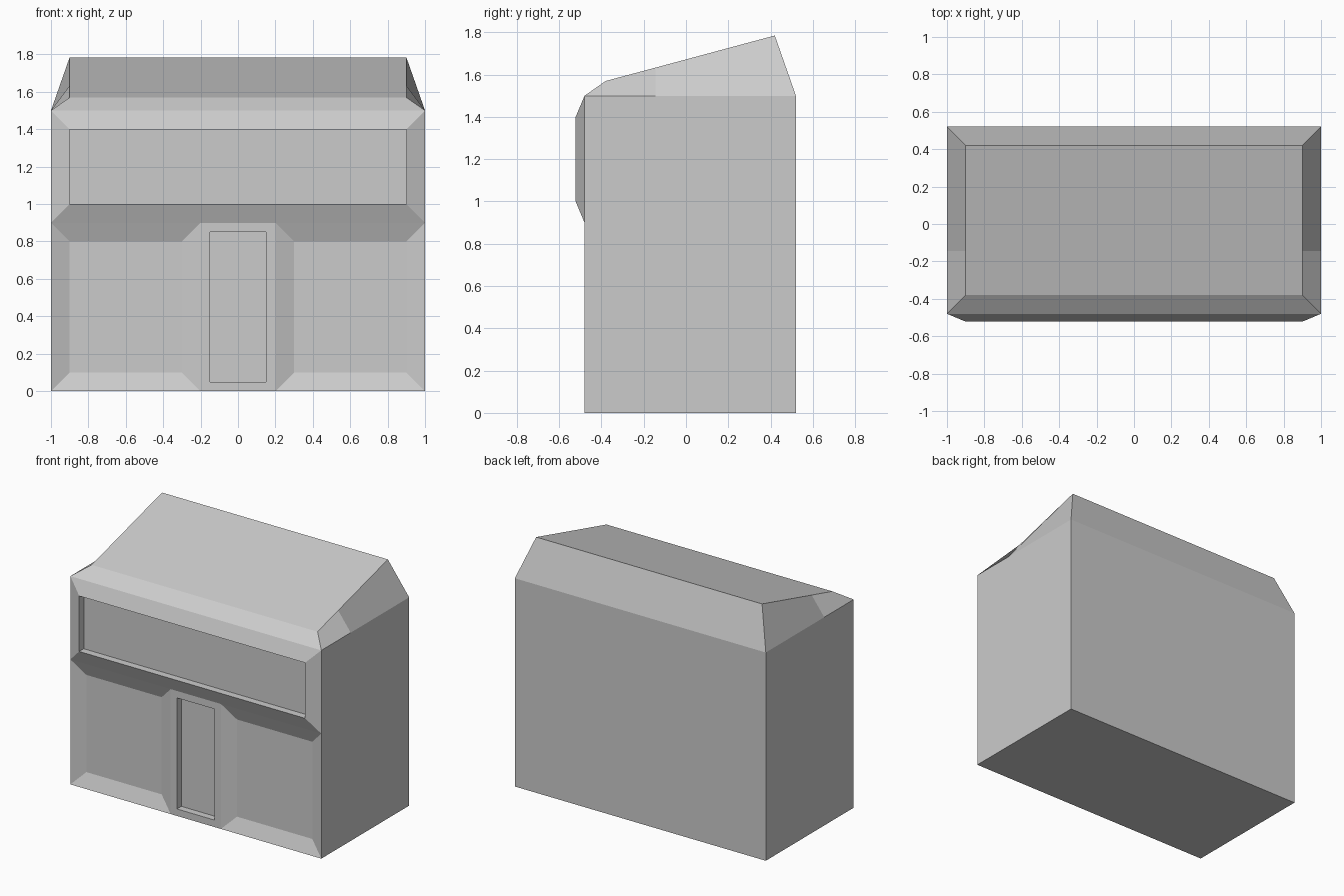
import bpy

if "Cube" in bpy.data.objects:
    bpy.data.objects.remove(bpy.data.objects["Cube"])

FRONT, BACK, EAVE = -0.48, 0.52, 1.5


def make(name, verts, faces):
    mesh = bpy.data.meshes.new(name)
    mesh.from_pydata(verts, [], faces)
    mesh.update()
    obj = bpy.data.objects.new(name, mesh)
    bpy.context.collection.objects.link(obj)
    return obj


def loft(name, loops):
    """Bridge nested loops in order and cap the last one."""
    n = len(loops[0])
    faces = []
    for k in range(len(loops) - 1):
        a, b = k * n, (k + 1) * n
        for i in range(n):
            j = (i + 1) % n
            faces.append((a + i, a + j, b + j, b + i))
    last = (len(loops) - 1) * n
    faces.append(tuple(range(last, last + n)))
    return make(name, [v for loop in loops for v in loop], faces)


def rect(x0, x1, z0, z1, y, inset=0.0):
    """Front-facing rectangle shrunk by inset."""
    x0, x1, z0, z1 = x0 + inset, x1 - inset, z0 + inset, z1 - inset
    return [(x0, y, z0), (x1, y, z0), (x1, y, z1), (x0, y, z1)]


# Side, back and bottom walls
walls = [(x, y, z) for z in (0, EAVE)
         for x, y in ((-1, FRONT), (1, FRONT), (1, BACK), (-1, BACK))]
make("walls", walls, [(3, 2, 1, 0), (1, 2, 6, 5), (2, 3, 7, 6), (3, 0, 4, 7)])

# Sunken lower front panels either side of the door
for side, x0, x1 in (("left", -1, -0.2), ("right", 0.2, 1)):
    loft(side + "_front_panel", [rect(x0, x1, 0, 0.9, FRONT),
                                 rect(x0, x1, 0, 0.9, FRONT + 0.04, 0.1)])

# Door surround with recessed door
door = (-0.2, 0.2, 0, 0.9)
loft("door", [rect(*door, FRONT), rect(*door, FRONT, 0.05),
              rect(*door, FRONT + 0.05, 0.05)])

# Projecting upper band with recessed long window
band = (-1, 1, 0.9, EAVE)
loft("upper_window", [rect(*band, FRONT), rect(*band, FRONT - 0.042, 0.1),
                      rect(*band, FRONT + 0.01, 0.1)])

# Sloping roof with bevelled edges
MID = -0.145
eaves = [(-1, FRONT, EAVE), (1, FRONT, EAVE), (1, MID, EAVE),
         (1, BACK, EAVE), (-1, BACK, EAVE), (-1, MID, EAVE)]
low, mid, high = (-0.38, 1.57), (MID, 1.633), (0.42, 1.785)
top = [(-0.9, *low), (0.9, *low), (0.9, *mid),
       (0.9, *high), (-0.9, *high), (-0.9, *mid)]
loft("roof", [eaves, top])
